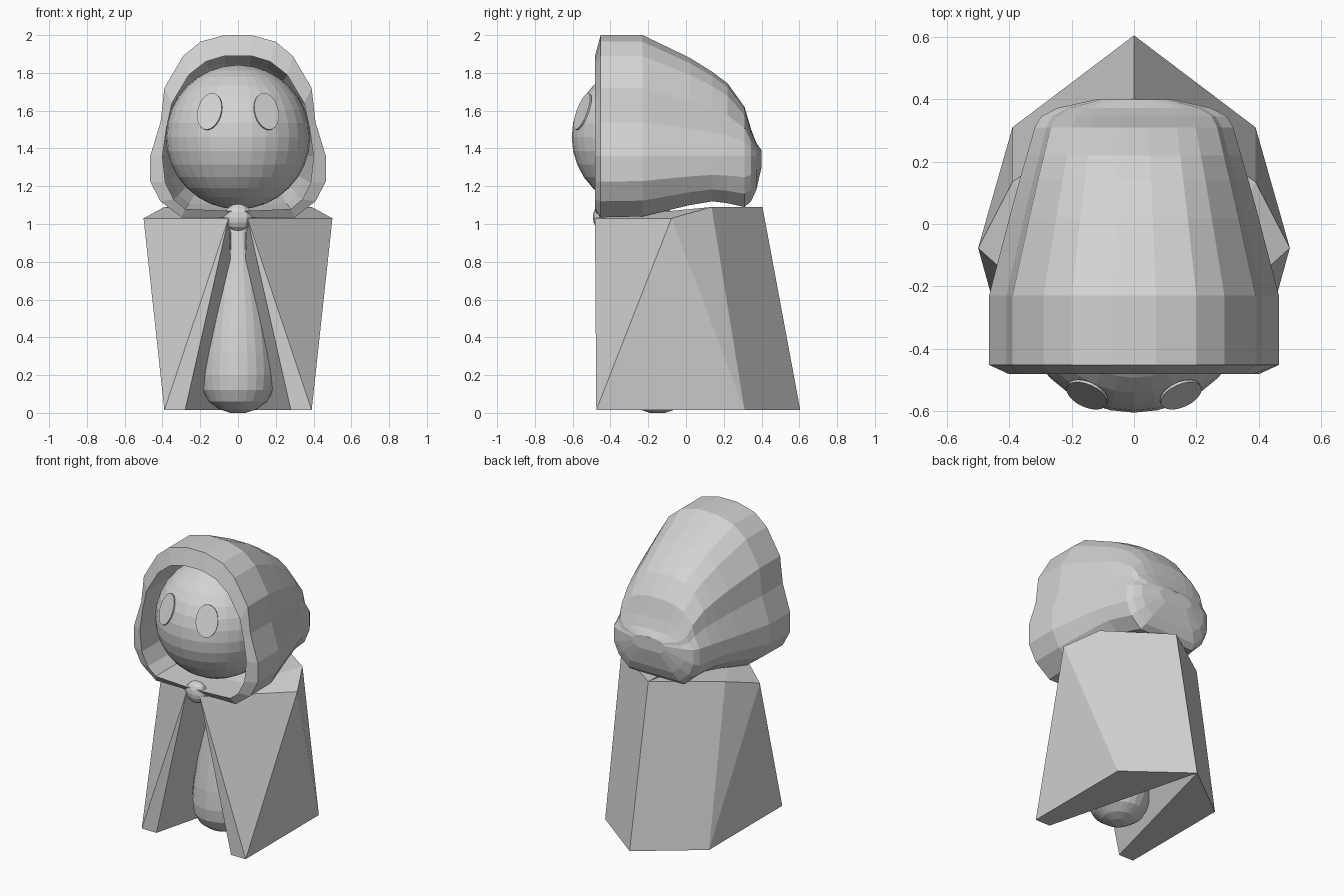
import bpy, bmesh, math
from mathutils import Vector

if "Cube" in bpy.data.objects:
    bpy.data.objects.remove(bpy.data.objects["Cube"])

grey = bpy.data.materials.new("plain_grey")
grey.diffuse_color = (0.65, 0.65, 0.65, 1)
grey.use_nodes = True
grey.node_tree.nodes["Principled BSDF"].inputs["Base Color"].default_value = grey.diffuse_color


def finish(name, bm):
    bmesh.ops.recalc_face_normals(bm, faces=bm.faces)
    me = bpy.data.meshes.new(name)
    bm.to_mesh(me)
    bm.free()
    me.materials.append(grey)
    ob = bpy.data.objects.new(name, me)
    bpy.context.collection.objects.link(ob)
    return ob


def loft(name, rings):
    """Bridge closed rings of equal length and cap both ends."""
    bm = bmesh.new()
    vs = [[bm.verts.new(p) for p in r] for r in rings]
    n = len(vs[0])
    for a, b in zip(vs, vs[1:]):
        for i in range(n):
            j = (i + 1) % n
            bm.faces.new((a[i], a[j], b[j], b[i]))
    bm.faces.new(vs[0])
    bm.faces.new(vs[-1])
    return finish(name, bm)


def ball(name, centre, size, seg, rings):
    bm = bmesh.new()
    bmesh.ops.create_uvsphere(bm, u_segments=seg, v_segments=rings, radius=1)
    bmesh.ops.scale(bm, vec=size, verts=bm.verts)
    bmesh.ops.translate(bm, vec=centre, verts=bm.verts)
    return finish(name, bm)


# Head
HEAD = Vector((0, -0.223, 1.46))
R = 0.382
ball("head", HEAD, (R, R, R), 32, 16)

# Eyes: oval plates lying on the head
for side, label in ((-1, "left"), (1, "right")):
    d = Vector((0.15 * side, 0, 0.135))
    d.y = -math.sqrt(R * R - d.length_squared)
    d.normalize()
    bm = bmesh.new()
    bmesh.ops.create_cone(bm, cap_ends=True, segments=24, radius1=1, radius2=1, depth=0.009)
    bmesh.ops.scale(bm, vec=(0.07, 0.103, 1), verts=bm.verts)
    right = Vector((0, 0, 1)).cross(d).normalized()
    up = d.cross(right)
    for v in bm.verts:
        v.co = HEAD + d * (R + v.co.z) + right * v.co.x + up * v.co.y
    finish("eye_" + label, bm)

# Body: teardrop turned around a vertical axis
profile = [(0.04, 0.0), (0.1, 0.02), (0.155, 0.06), (0.187, 0.12), (0.196, 0.2),
           (0.188, 0.32), (0.168, 0.46), (0.145, 0.6), (0.12, 0.74), (0.098, 0.88),
           (0.08, 1.0), (0.06, 1.09)]
SEG = 24
loft("body", [[(r * math.cos(2 * math.pi * i / SEG), -0.15 + r * math.sin(2 * math.pi * i / SEG), z)
               for i in range(SEG)] for r, z in profile])

# Hood: half outlines of the opening, lofted backwards
outer = [(0.07, 2.0), (0.2, 1.965), (0.29, 1.89), (0.39, 1.72), (0.41, 1.54),
         (0.465, 1.36), (0.465, 1.225), (0.41, 1.12), (0.3, 1.035), (0.07, 1.035)]
inner = [(0.07, 1.89), (0.17, 1.86), (0.26, 1.79), (0.35, 1.64), (0.38, 1.5),
         (0.4, 1.36), (0.385, 1.22), (0.34, 1.13), (0.28, 1.08), (0.06, 1.07)]
MID = 1.36


def hood_ring(half, y, s, top, bottom):
    t0, b0 = half[0][1], half[-1][1]
    pts = []
    for x, z in half:
        if z > MID:
            z = MID + (z - MID) * (top - MID) / (t0 - MID)
        else:
            z = MID - (MID - z) * (MID - bottom) / (MID - b0)
        pts.append((x * s, y, z))
    return pts + [(-x, y, z) for x, y, z in reversed(pts)]


loft("hood", [
    hood_ring(inner, 0.1, 0.8, 1.74, 1.16),
    hood_ring(inner, -0.1, 0.92, 1.85, 1.1),
    hood_ring(inner, -0.25, 1, 1.89, 1.07),
    hood_ring(inner, -0.482, 1, 1.89, 1.07),
    hood_ring(outer, -0.452, 1, 2.0, 1.035),
    hood_ring(outer, -0.23, 1, 2.0, 1.04),
    hood_ring(outer, 0.02, 0.86, 1.88, 1.1),
    hood_ring(outer, 0.14, 0.79, 1.805, 1.12),
    hood_ring(outer, 0.22, 0.74, 1.745, 1.11),
    hood_ring(outer, 0.31, 0.685, 1.62, 1.09),
    hood_ring(outer, 0.345, 0.64, 1.5, 1.12),
    hood_ring(outer, 0.372, 0.53, 1.43, 1.18),
    hood_ring(outer, 0.4, 0.26, 1.39, 1.3),
])

# Cape: faceted half with a wedge-shaped inside, mirrored
half = {
    "knot": (0.05, -0.482, 1.03), "shoulder": (0.5, -0.077, 1.03),
    "rear": (0.39, 0.135, 1.09), "spine": (0, 0.405, 1.09),
    "hem_in": (0.28, -0.475, 0.015), "hem_front": (0.39, -0.475, 0.015),
    "hem_side": (0.39, 0.31, 0.015), "hem_back": (0, 0.605, 0.015),
}
faces = ["knot hem_in hem_front", "knot hem_front shoulder",
         "shoulder hem_front hem_side", "shoulder hem_side rear",
         "rear hem_side hem_back spine", "knot shoulder rear", "knot rear spine",
         "hem_in hem_back hem_side hem_front",
         "knot hem_back hem_in", "knot spine hem_back"]
bm = bmesh.new()
for s in (1, -1):
    vs = {k: bm.verts.new((x * s, y, z)) for k, (x, y, z) in half.items()}
    for f in faces:
        names = f.split()
        bm.faces.new([vs[k] for k in (names if s == 1 else reversed(names))])
finish("cape", bm)

# Knot tying the cape at the neck
ball("knot", (0, -0.443, 1.035), (0.078, 0.05, 0.072), 10, 8)
